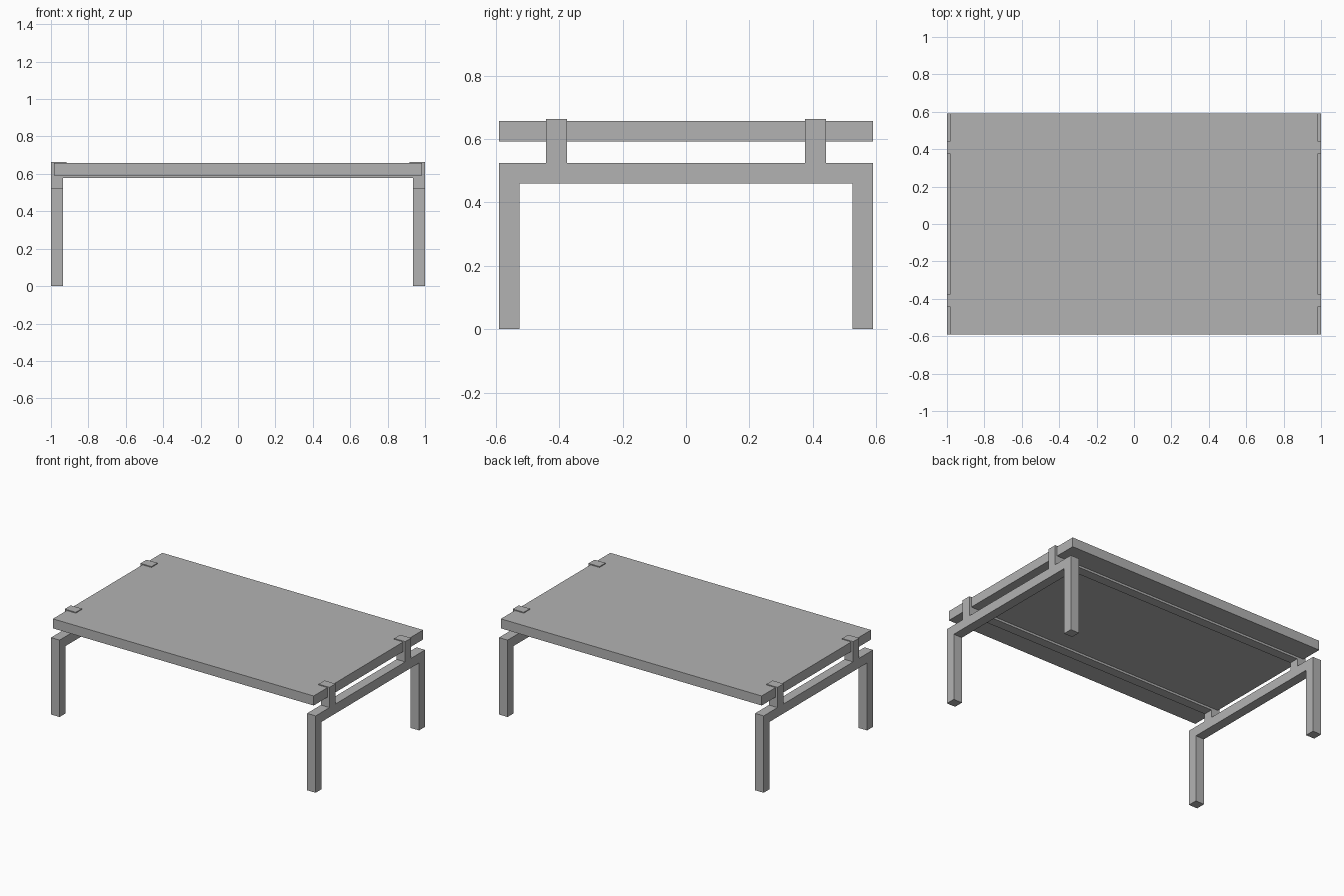
import bpy, bmesh
from mathutils import Vector

cube = bpy.data.objects.get("Cube")
if cube:
    bpy.data.objects.remove(cube, do_unlink=True)

# Single finish
grey = bpy.data.materials.new("plain_grey")
grey.use_nodes = True
colour = (0.45, 0.45, 0.45, 1)
grey.diffuse_color = colour
grey.node_tree.nodes["Principled BSDF"].inputs["Base Color"].default_value = colour

HALF_X, HALF_Y = 1.0, 0.59
BAR = 0.065                      # square bar thickness
RAIL_TOP = 0.525
SLAB_LOW, SLAB_TOP, CLIP_TOP = 0.592, 0.657, 0.663
POST_IN, POST_OUT = 0.376, 0.441


def finish(name, bm):
    bmesh.ops.recalc_face_normals(bm, faces=bm.faces)
    mesh = bpy.data.meshes.new(name)
    bm.to_mesh(mesh)
    bm.free()
    mesh.materials.append(grey)
    obj = bpy.data.objects.new(name, mesh)
    bpy.context.collection.objects.link(obj)
    return obj


def box(name, low, high):
    low, high = Vector(low), Vector(high)
    bm = bmesh.new()
    bmesh.ops.create_cube(bm, size=1)
    bmesh.ops.scale(bm, vec=high - low, verts=bm.verts)
    bmesh.ops.translate(bm, vec=(low + high) / 2, verts=bm.verts)
    return finish(name, bm)


def end_frame(name, x):
    # Legs, rail and two posts in one outline, extruded across the bar
    half = [(HALF_Y - BAR, RAIL_TOP - BAR), (HALF_Y - BAR, 0), (HALF_Y, 0),
            (HALF_Y, RAIL_TOP), (POST_OUT, RAIL_TOP), (POST_OUT, CLIP_TOP),
            (POST_IN, CLIP_TOP), (POST_IN, RAIL_TOP)]
    outline = half + [(-y, z) for y, z in reversed(half)]
    bm = bmesh.new()
    face = bm.faces.new([bm.verts.new((x, y, z)) for y, z in outline])
    new = bmesh.ops.extrude_face_region(bm, geom=[face])["geom"]
    bmesh.ops.translate(bm, vec=(BAR, 0, 0),
                        verts=[v for v in new if isinstance(v, bmesh.types.BMVert)])
    return finish(name, bm)


# Table top
box("table_top", (-0.985, -HALF_Y, SLAB_LOW), (0.985, HALF_Y, SLAB_TOP))

# End frames
end_frame("left_end_frame", HALF_X - BAR)
end_frame("right_end_frame", -HALF_X)

# Runners under the top and clips that lap over it
inner = HALF_X - BAR
for end, sy in (("front", -1), ("back", 1)):
    y0, y1 = sorted((sy * POST_IN, sy * POST_OUT))
    box(end + "_runner", (-inner, y0, 0.577), (inner, y1, SLAB_LOW))
    for side, sx in (("left", 1), ("right", -1)):
        x0, x1 = sorted((sx * 0.917, sx * inner))
        box(f"{end}_{side}_clip", (x0, y0, SLAB_TOP), (x1, y1, CLIP_TOP))
